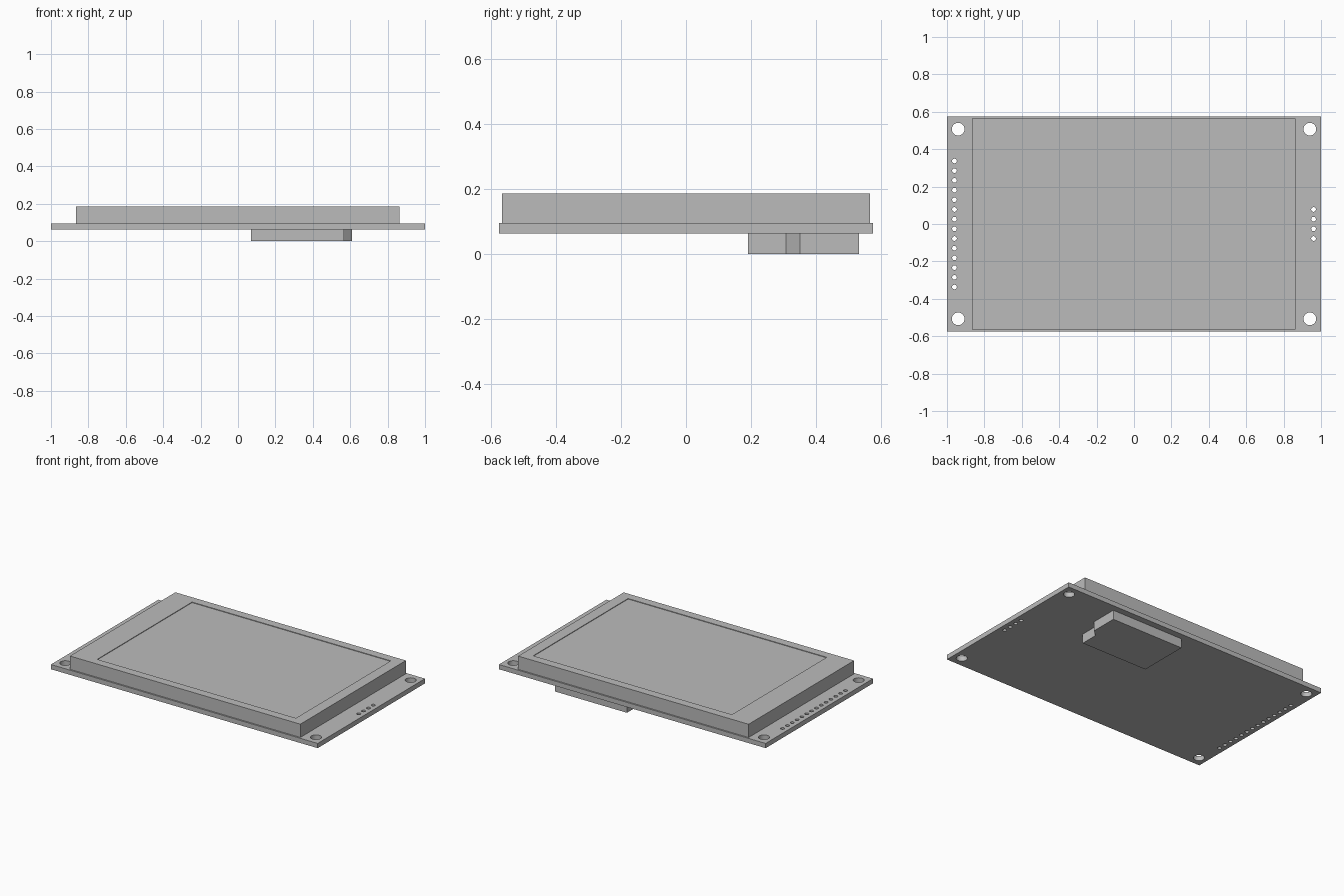
import bpy
import bmesh
from math import radians

cube = bpy.data.objects.get("Cube")
if cube:
    bpy.data.objects.remove(cube, do_unlink=True)

grey = bpy.data.materials.new("plain grey")
grey.use_nodes = True
grey.diffuse_color = (0.5, 0.5, 0.5, 1)
grey.node_tree.nodes["Principled BSDF"].inputs["Base Color"].default_value = (0.5, 0.5, 0.5, 1)


def add_object(name, bm):
    bmesh.ops.recalc_face_normals(bm, faces=bm.faces)
    mesh = bpy.data.meshes.new(name)
    bm.to_mesh(mesh)
    bm.free()
    mesh.materials.append(grey)
    obj = bpy.data.objects.new(name, mesh)
    bpy.context.collection.objects.link(obj)
    return obj


def prism(name, outline, z0, z1):
    """Extrude a flat outline from z0 up to z1."""
    bm = bmesh.new()
    base = bm.faces.new([bm.verts.new((x, y, z0)) for x, y in outline])
    side = bmesh.ops.extrude_face_region(bm, geom=[base])["geom"]
    top = [v for v in side if isinstance(v, bmesh.types.BMVert)]
    bmesh.ops.translate(bm, verts=top, vec=(0, 0, z1 - z0))
    return add_object(name, bm)


def box(name, x0, x1, y0, y1, z0, z1):
    return prism(name, [(x0, y0), (x1, y0), (x1, y1), (x0, y1)], z0, z1)


def drills(name, holes):
    """Upright cylinders, one for each (x, y, radius)."""
    bm = bmesh.new()
    for x, y, r in holes:
        made = bmesh.ops.create_cone(bm, cap_ends=True, segments=32,
                                     radius1=r, radius2=r, depth=0.2)
        bmesh.ops.translate(bm, verts=made["verts"], vec=(x, y, 0.08))
    return add_object(name, bm)


def cut(obj, cutter):
    mod = obj.modifiers.new("cut", "BOOLEAN")
    mod.operation = "DIFFERENCE"
    mod.solver = "EXACT"
    mod.object = cutter
    cutter.hide_render = True
    for other in bpy.context.selected_objects:
        other.select_set(False)
    bpy.context.view_layer.objects.active = obj
    obj.select_set(True)
    bpy.ops.object.modifier_apply(modifier=mod.name)
    bpy.data.objects.remove(cutter, do_unlink=True)
    bpy.ops.object.shade_smooth_by_angle(angle=radians(30))


# Circuit board with mounting holes and two rows of pin holes
board = box("circuit_board", -1, 1, -0.575, 0.575, 0.063, 0.095)
pitch = 0.0518
holes = [(sx * 0.94, sy * 0.507, 0.034) for sx in (-1, 1) for sy in (-1, 1)]
for x, count in ((-0.96, 14), (0.96, 4)):
    holes += [(x, (i - (count - 1) / 2) * pitch, 0.0125) for i in range(count)]
cut(board, drills("hole_cutter", holes))

# Display block with a shallow recess for the viewing area
display = box("display_panel", -0.865, 0.863, -0.565, 0.565, 0.095, 0.185)
cut(display, box("recess_cutter", -0.7, 0.79, -0.508, 0.508, 0.181, 0.25))

# Card socket under the board, with a stepped slanted end
prism("card_socket", [(0.07, 0.19), (0.566, 0.19), (0.566, 0.308), (0.61, 0.35),
                      (0.61, 0.532), (0.07, 0.532)], 0, 0.063)
